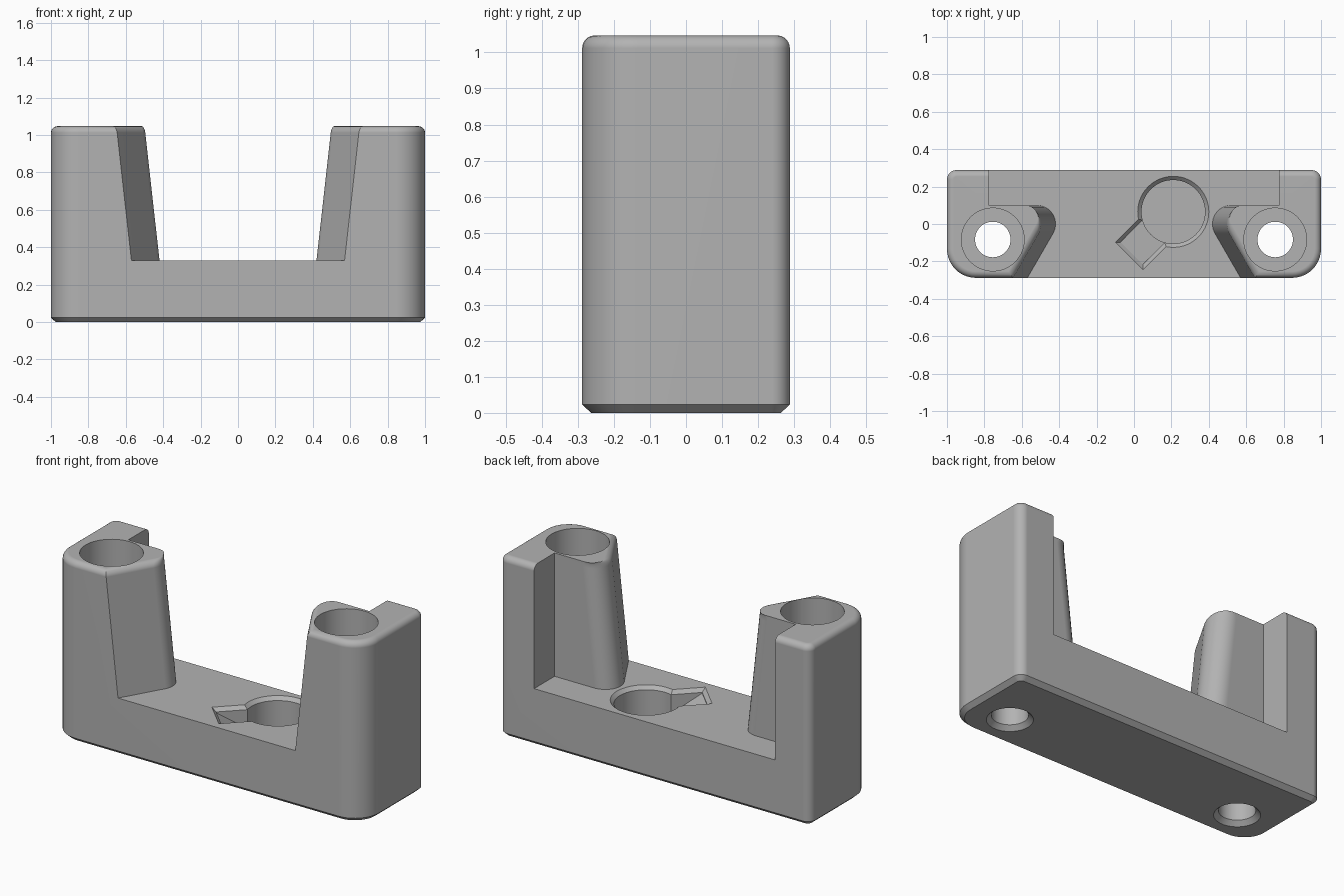
import bpy
import bmesh
import math
from mathutils import Vector

if "Cube" in bpy.data.objects:
    bpy.data.objects.remove(bpy.data.objects["Cube"], do_unlink=True)

W, D, H = 1.0, 0.288, 1.047      # half width, half depth, height
DECK = 0.33                      # height of the deck between the towers
FILLET = 0.035
HOLE_X, HOLE_Y = 0.755, -0.083
SLOPE = math.tan(math.radians(30))

grey = bpy.data.materials.new("plain grey")
grey.use_nodes = True
colour = (0.45, 0.45, 0.45, 1)
grey.diffuse_color = colour
grey.node_tree.nodes["Principled BSDF"].inputs["Base Color"].default_value = colour


def rounded(corners, z, seg=10):
    """Ring of points at height z from (x, y, corner radius) entries."""
    ring = []
    for i, (x, y, r) in enumerate(corners):
        p = Vector((x, y))
        if r <= 0:
            ring.append((x, y, z))
            continue
        a = (Vector(corners[i - 1][:2]) - p).normalized()
        b = (Vector(corners[(i + 1) % len(corners)][:2]) - p).normalized()
        half = a.angle(b) / 2
        centre = p + (a + b).normalized() * (r / math.sin(half))
        start = p + a * (r / math.tan(half)) - centre
        end = p + b * (r / math.tan(half)) - centre
        total = math.pi - 2 * half
        for k in range(seg + 1):
            t = k / seg
            q = (start * math.sin((1 - t) * total) + end * math.sin(t * total)) / math.sin(total)
            ring.append((centre.x + q.x, centre.y + q.y, z))
    return ring


def circle(x, y, r, z, n=64):
    return [(x + r * math.cos(math.tau * i / n), y + r * math.sin(math.tau * i / n), z)
            for i in range(n)]


def loft(name, rings):
    """Closed solid through rings of equal length."""
    bm = bmesh.new()
    loops = [[bm.verts.new(p) for p in ring] for ring in rings]
    bm.faces.new(loops[0][::-1])
    bm.faces.new(loops[-1])
    for low, high in zip(loops, loops[1:]):
        for i in range(len(low)):
            j = (i + 1) % len(low)
            bm.faces.new((low[i], low[j], high[j], high[i]))
    bmesh.ops.recalc_face_normals(bm, faces=bm.faces)
    mesh = bpy.data.meshes.new(name)
    bm.to_mesh(mesh)
    bm.free()
    mesh.materials.append(grey)
    obj = bpy.data.objects.new(name, mesh)
    bpy.context.collection.objects.link(obj)
    return obj


# Outer block: chamfered underneath, filleted on top, wide front corners
def block_ring(inset, z):
    x, y = W - inset, D - inset
    front, back = 0.155 - inset, 0.05 - inset
    return rounded([(-x, -y, front), (x, -y, front), (x, y, back), (-x, y, back)], z)


fillet_steps = [(FILLET * (1 - math.cos(a)), FILLET * (math.sin(a) - 1))
                for a in (math.pi / 2 * k / 6 for k in range(7))]
body = loft("bracket_body", [block_ring(0.025, 0), block_ring(0, 0.023)]
            + [block_ring(t, H + dz) for t, dz in fillet_steps])


# Opening between the towers: tapered sides, square notch at the back
def gap_ring(inset, z):
    front = 0.57 + 0.08 * (z - DECK) / (H - DECK) + inset / math.cos(math.radians(30))

    def side(y):
        return front - SLOPE * (y + D)

    right = [(side(-0.5), -0.5, 0), (side(0.1), 0.1, 0.1 - inset),
             (0.775, 0.1, 0), (0.775, 0.5, 0)]
    return rounded(right + [(-x, y, r) for x, y, r in reversed(right)], z)


cutters = [loft("gap_cutter", [gap_ring(0, DECK)]
                + [gap_ring(t, H + dz) for t, dz in fillet_steps]
                + [gap_ring(FILLET, H + 0.1)])]

# Screw holes with deep head recesses and a countersink below
for side in (-1, 1):
    steps = [(0.14, -0.02), (0.095, 0.025), (0.095, 0.25), (0.168, 0.25), (0.168, 1.2)]
    cutters.append(loft("screw_cutter", [circle(side * HOLE_X, HOLE_Y, r, z) for r, z in steps]))

# Round pocket in the deck with a chamfered rim
PX, PY = 0.21, 0.065
cutters.append(loft("pocket_cutter", [circle(PX, PY, r, z) for r, z in
                    ((0.17, 0.12), (0.17, DECK - 0.02), (0.21, DECK + 0.02))]))


# Diagonal pry slot with a ramped floor and chamfered rim
def slot_ring(grow, z_near, z_far):
    out = Vector((-1, -1)).normalized()
    across = Vector((1, -1)).normalized()
    ring = []
    for u, v, z in ((0.13, -1, z_near), (0.314 + grow, -1, z_far),
                    (0.314 + grow, 1, z_far), (0.13, 1, z_near)):
        p = Vector((PX, PY)) + out * u + across * v * (0.084 + grow)
        ring.append((p.x, p.y, z))
    return ring


cutters.append(loft("slot_cutter", [slot_ring(0, 0.19, 0.305),
                                    slot_ring(0, DECK - 0.02, DECK - 0.02),
                                    slot_ring(0.04, DECK + 0.02, DECK + 0.02)]))

# Cut everything, bake the result and drop the cutters
for cutter in cutters:
    cutter.hide_render = True
    mod = body.modifiers.new("cut", "BOOLEAN")
    mod.operation = "DIFFERENCE"
    mod.solver = "EXACT"
    mod.object = cutter
bpy.context.view_layer.update()
result = bpy.data.meshes.new_from_object(body.evaluated_get(bpy.context.evaluated_depsgraph_get()))
body.modifiers.clear()
body.data = result
for cutter in cutters:
    bpy.data.objects.remove(cutter, do_unlink=True)

# Smooth the curved faces, keep real edges sharp
bpy.ops.object.select_all(action="DESELECT")
body.select_set(True)
bpy.context.view_layer.objects.active = body
bpy.ops.object.shade_smooth_by_angle(angle=math.radians(28))
weighted = body.modifiers.new("flat_face_normals", "WEIGHTED_NORMAL")
weighted.keep_sharp = True
